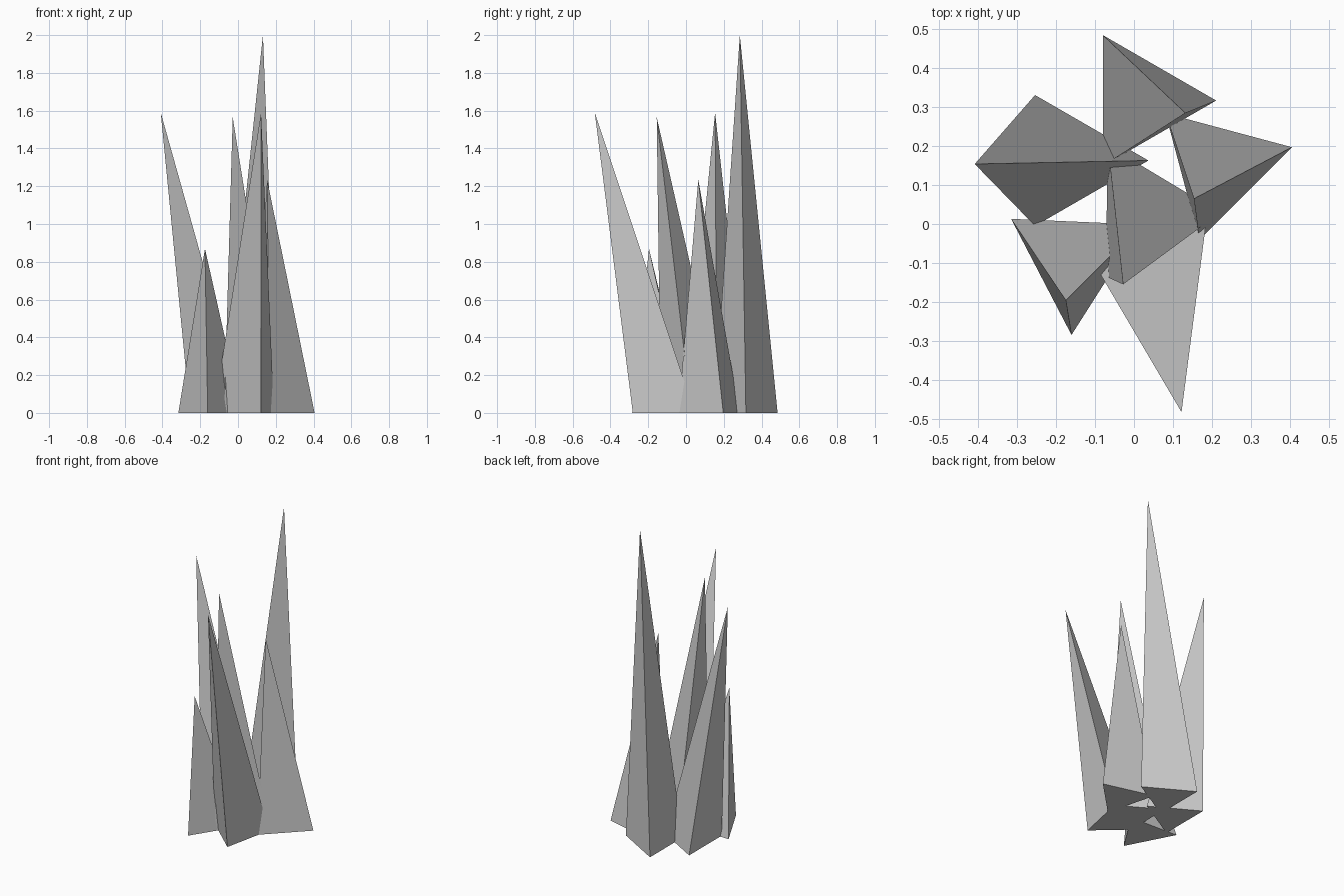
import bpy, bmesh
from math import cos, sin, radians

if "Cube" in bpy.data.objects:
    bpy.data.objects.remove(bpy.data.objects["Cube"])

R = 0.194  # shared base radius of every shard


def shard(name, centre, angle, tip):
    """Three-sided spike: equilateral base on the ground, leaning tip."""
    bm = bmesh.new()
    base = [bm.verts.new((centre[0] + R * cos(radians(angle + 120 * i)),
                          centre[1] + R * sin(radians(angle + 120 * i)), 0))
            for i in range(3)]
    top = bm.verts.new(tip)
    bm.faces.new(base[::-1])
    for i in range(3):
        bm.faces.new((base[i], base[(i + 1) % 3], top))
    mesh = bpy.data.meshes.new(name)
    bm.to_mesh(mesh)
    bm.free()
    obj = bpy.data.objects.new(name, mesh)
    bpy.context.collection.objects.link(obj)


# Cluster: name, base centre, base rotation, tip position
shard("back_shard", (0.017, 0.317), 0, (0.132, 0.285, 2.0))
shard("left_shard", (-0.157, 0.163), 0, (-0.409, 0.154, 1.59))
shard("right_shard", (0.218, 0.147), 15, (0.154, 0.065, 1.235))
shard("front_shard", (0.061, -0.097), -72, (0.122, -0.483, 1.59))
shard("centre_shard", (0.027, 0.032), -1, (-0.028, -0.155, 1.565))
shard("front_left_shard", (-0.152, -0.091), -92.5, (-0.175, -0.196, 0.87))
